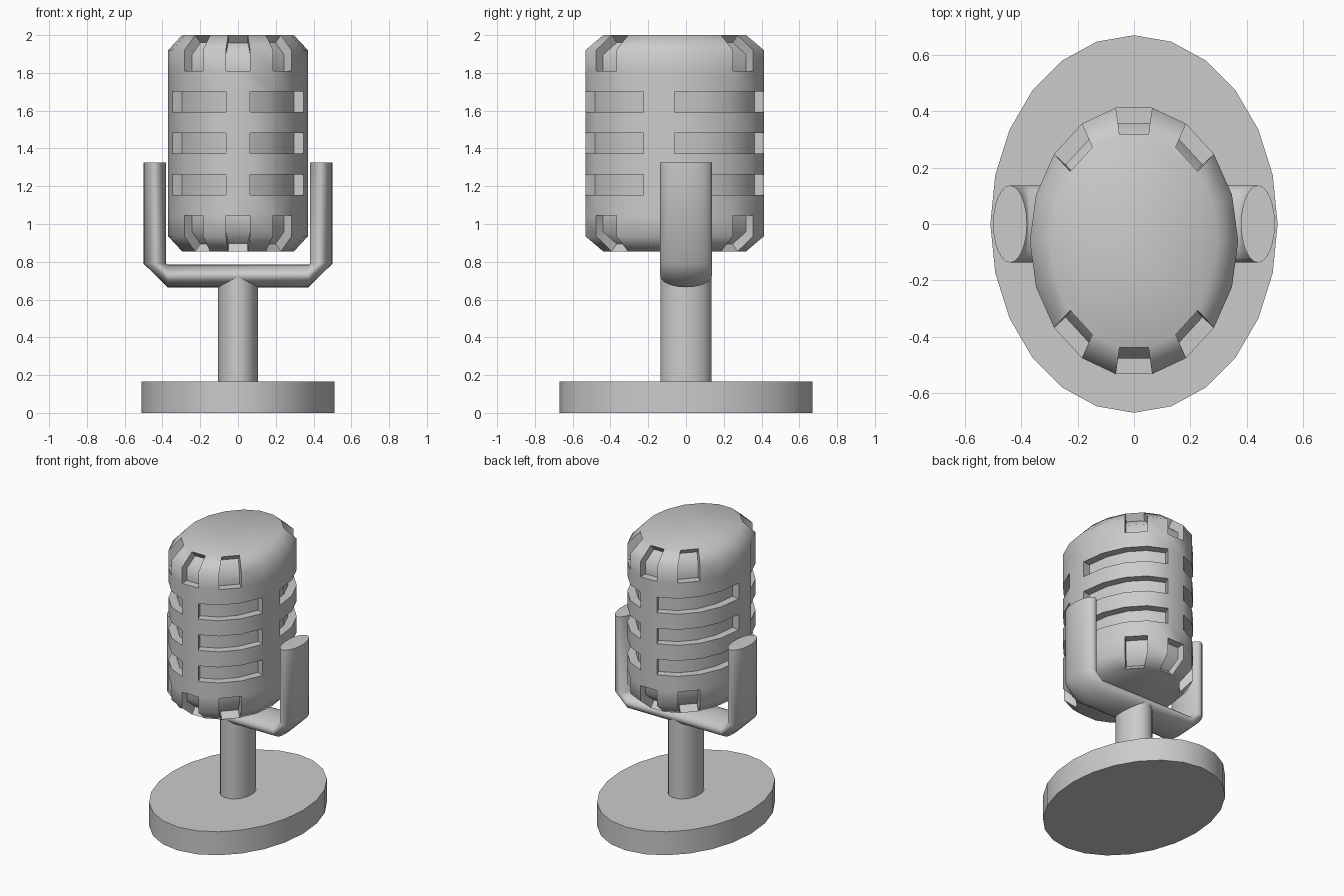
import bpy, bmesh, math
from mathutils import Vector

if "Cube" in bpy.data.objects:
    bpy.data.objects.remove(bpy.data.objects["Cube"])


def finish(name, bm, angle):
    bmesh.ops.recalc_face_normals(bm, faces=bm.faces[:])
    me = bpy.data.meshes.new(name)
    bm.to_mesh(me)
    bm.free()
    ob = bpy.data.objects.new(name, me)
    bpy.context.collection.objects.link(ob)
    bpy.ops.object.select_all(action='DESELECT')
    ob.select_set(True)
    bpy.context.view_layer.objects.active = ob
    bpy.ops.object.shade_smooth_by_angle(angle=math.radians(angle))
    return ob


def loft(sections):
    """Skin closed rings of points, cap both ends; returns bm and faces[row][column]."""
    bm = bmesh.new()
    rings = [[bm.verts.new(p) for p in s] for s in sections]
    n = len(rings[0])
    faces = [[bm.faces.new((a[i], a[(i + 1) % n], b[(i + 1) % n], b[i]))
              for i in range(n)] for a, b in zip(rings, rings[1:])]
    bm.faces.new(rings[0][::-1])
    bm.faces.new(rings[-1])
    return bm, faces


def ring(rx, ry, z, n, cy=0.0, start=0.0):
    return [Vector((rx * math.sin(start + math.tau * i / n),
                    cy + ry * math.cos(start + math.tau * i / n), z)) for i in range(n)]


def recess(bm, faces, depth):
    """Extrude a face region straight inwards by an even depth."""
    ext = bmesh.ops.extrude_face_region(bm, geom=faces)['geom']
    new = [f for f in ext if isinstance(f, bmesh.types.BMFace)]
    bmesh.ops.delete(bm, geom=[f for f in faces if f.is_valid], context='FACES_ONLY')
    for f in new:
        f.normal_update()
    moves = {}
    for v in {v for f in new for v in f.verts}:
        ns = [f.normal for f in new if v in f.verts]
        avg = sum(ns, Vector()).normalized()
        moves[v] = avg * (-depth / avg.dot(ns[0]))
    for v, d in moves.items():
        v.co += d


# Base and post
bm, _ = loft([ring(0.51, 0.67, z, 24) for z in (0, 0.165)])
finish("base", bm, 30)
bm, _ = loft([ring(0.105, 0.135, z, 24) for z in (0.16, 0.65, 0.72)])
finish("post", bm, 30)

# Yoke: oval tube, each station is centre and outward direction in the xz plane
half = [((0.44, 1.325), (1, 0)), ((0.44, 0.79), (1, 0)), ((0.372, 0.725), (0, -1))]
path = half + [((-c[0], c[1]), (-d[0], d[1])) for c, d in reversed(half)]
sections = []
for (cx, cz), (dx, dz) in path:
    sections.append([Vector((cx + dx * 0.06 * math.cos(a), 0.137 * math.sin(a),
                             cz + dz * 0.06 * math.cos(a)))
                     for a in (math.tau * i / 24 for i in range(24))])
bm, _ = loft(sections)
finish("yoke", bm, 60)

# Head: 18-sided oval with chamfered ends; column 0 spans the centre of the back
RX, RY, CY = 0.37, 0.48, -0.06
zs = [0.935 + 0.985 * k / 9 for k in range(10)]
start = math.radians(-10)
sections = [ring(RX * 0.8, RY * 0.8, 0.855, 18, CY, start)]
sections += [ring(RX, RY, z, 18, CY, start) for z in zs]
sections += [ring(RX * 0.8, RY * 0.8, 2.0, 18, CY, start)]
bm, faces = loft(sections)
bmesh.ops.recalc_face_normals(bm, faces=bm.faces[:])

regions = []
# Grille slots: four columns wide at the back, three at the front
for row in (3, 5, 7):
    for cols in (range(1, 5), range(6, 9), range(10, 13), range(14, 18)):
        regions.append([faces[row][c] for c in cols])
# Notches wrapping over the top and bottom rims
for rows in ((0, 1), (9, 10)):
    for c in (0, 2, 7, 9, 11, 16):
        regions.append([faces[r][c] for r in rows])
for reg in regions:
    recess(bm, reg, 0.055)
finish("head", bm, 60)
